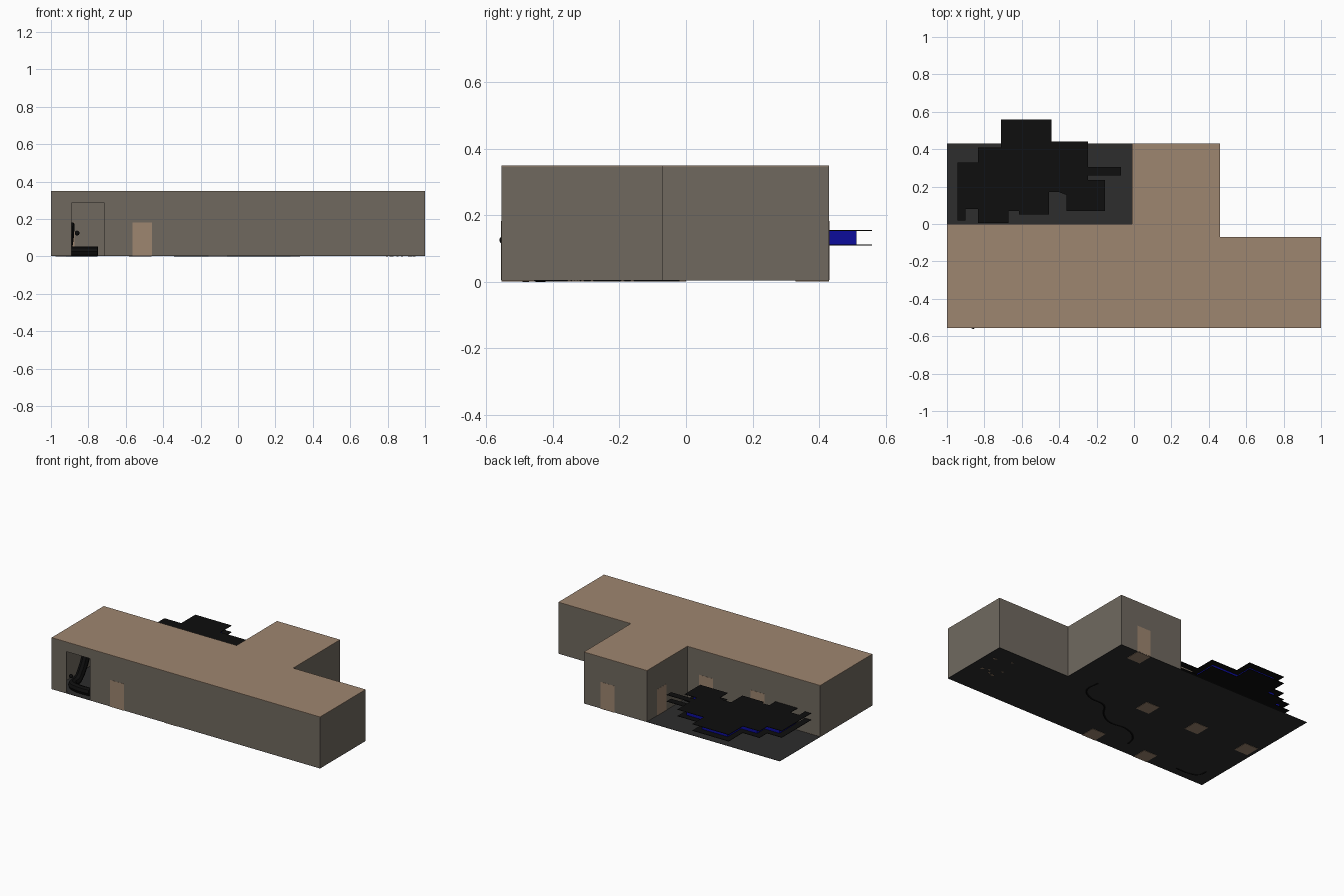
import bpy, bmesh, random
from mathutils import Vector

if "Cube" in bpy.data.objects:
    bpy.data.objects.remove(bpy.data.objects["Cube"])


def mat(name, rgb):
    m = bpy.data.materials.new(name)
    lin = [(c / 255 / 12.92) if c < 11 else ((c / 255 + 0.055) / 1.055) ** 2.4 for c in rgb]
    m.diffuse_color = (*lin, 1)
    m.use_nodes = True
    m.node_tree.nodes["Principled BSDF"].inputs["Base Color"].default_value = m.diffuse_color
    return m


TAN = mat("tan", (158, 134, 112))
STONE = mat("stone grey", (112, 105, 95))
FLOOR = mat("dark floor", (45, 45, 45))
BLACK = mat("black", (14, 14, 14))
BLUE = mat("deep blue", (12, 12, 155))


def link(name, bm, material):
    me = bpy.data.meshes.new(name)
    bmesh.ops.recalc_face_normals(bm, faces=bm.faces[:])
    bm.to_mesh(me)
    bm.free()
    me.materials.append(material)
    ob = bpy.data.objects.new(name, me)
    bpy.context.collection.objects.link(ob)
    return ob


def box(name, x0, x1, y0, y1, z0, z1, material):
    return prism(name, [(x0, y0), (x1, y0), (x1, y1), (x0, y1)], z0, z1, material)


def prism(name, outline, z0, z1, material):
    bm = bmesh.new()
    face = bm.faces.new([bm.verts.new((x, y, z0)) for x, y in outline])
    ext = bmesh.ops.extrude_face_region(bm, geom=[face])
    verts = [v for v in ext["geom"] if isinstance(v, bmesh.types.BMVert)]
    bmesh.ops.translate(bm, verts=verts, vec=(0, 0, z1 - z0))
    return link(name, bm, material)


def hose(name, points, r):
    cu = bpy.data.curves.new(name, "CURVE")
    cu.dimensions = "3D"
    cu.bevel_depth = r
    cu.bevel_resolution = 2
    cu.use_fill_caps = True
    cu.resolution_u = 6
    sp = cu.splines.new("BEZIER")
    sp.bezier_points.add(len(points) - 1)
    for bp, p in zip(sp.bezier_points, points):
        bp.co = p
        bp.handle_left_type = bp.handle_right_type = "AUTO"
    cu.materials.append(BLACK)
    ob = bpy.data.objects.new(name, cu)
    bpy.context.collection.objects.link(ob)
    bpy.ops.object.select_all(action="DESELECT")
    ob.select_set(True)
    bpy.context.view_layer.objects.active = ob
    bpy.ops.object.convert(target="MESH")
    bpy.ops.object.shade_smooth_by_angle()


T, Z0, ZT = 0.005, 0.005, 0.35      # wall thickness, floor top, roof top

# Floor slab under the house and the patio
plan = [(-1, -.555), (1, -.555), (1, -.07), (.46, -.07), (.46, .43), (-.01, .43), (-.01, 0), (-1, 0)]
prism("floor", plan[:5] + [(-1, .43)], .003, Z0, FLOOR)

# Roof sheet
prism("roof", plan, ZT - .003, ZT, TAN)

# Walls, lying on the inside of the plan outline
for i, a in enumerate(plan):
    b = plan[(i + 1) % len(plan)]
    if i == 0:
        continue
    d = (Vector(b) - Vector(a)).normalized()
    n = Vector((-d.y, d.x)) * T
    prism("wall_%d" % i, [a, b, Vector(b) + n, Vector(a) + n], Z0, ZT - .003, STONE)

# Front wall with the doorway
for name, x0, x1, z0 in (("front_wall_left", -1, -.89, Z0), ("front_wall_right", -.715, 1, Z0),
                         ("front_wall_lintel", -.89, -.715, .285)):
    box(name, x0, x1, -.555, -.555 + T, z0, ZT - .003, STONE)

# Small doors showing on both sides of the wall, with floor mats inside
for name, x, wall, out in (("front_door", -.513, -.555, .001), ("patio_door_a", -.15, 0, .001),
                           ("patio_door_b", -.533, 0, .001), ("back_door", .282, .43, .001),
                           ("inner_door_a", -.925, 0, -.002), ("inner_door_b", -.108, -.555, -.002)):
    s = 1 if wall > -.5 else -1          # outward direction
    ys = sorted((wall + s * out, wall - s * (T + .001)))
    box(name, x - .052, x + .052, ys[0], ys[1], Z0, .182, TAN)
    ys = sorted((wall, wall - s * .1))
    box(name + "_mat", x - .05, x + .05, ys[0], ys[1], .001, .0065, TAN)
box("side_door", -.011, -.004, .225, .325, Z0, .182, TAN)

# Door knob
bm = bmesh.new()
bmesh.ops.create_uvsphere(bm, u_segments=12, v_segments=8, radius=.013)
bmesh.ops.translate(bm, verts=bm.verts, vec=(-.86, -.548, .125))
link("knob", bm, BLACK)

# Hoses across the floor and up beside the doorway
R = .027
hose("long_hose", [(x, y, R) for x, y in (
    (.27, -.02), (.27, -.12), (.19, -.18), (.075, -.195), (.005, -.278),
    (-.08, -.33), (-.218, -.328), (-.316, -.387), (-.339, -.46))], R)
hose("short_hose", [(-.75, -.498, R), (-.85, -.495, R), (-.904, -.47, R), (-.913, -.40, .035),
                    (-.905, -.36, .1), (-.9, -.33, .175)], R)

# Crumbs on the floor at the right end
random.seed(4)
for i in range(10):
    x, y = random.uniform(.78, .95), random.uniform(-.38, -.15)
    box("crumb_%d" % i, x, x + .012, y, y + .01, .001, .009, TAN)

# Stepped canopy over the patio: two black sheets with a blue core
canopy = [(-.945, .33), (-.835, .33), (-.835, .41), (-.71, .41), (-.71, .56), (-.44, .56),
          (-.44, .44), (-.245, .44), (-.245, .305), (-.07, .305), (-.07, .26), (-.245, .26),
          (-.245, .235), (-.155, .235), (-.155, .07), (-.36, .07), (-.36, .155), (-.4, .17),
          (-.455, .17), (-.455, .05), (-.615, .05), (-.615, .07), (-.67, .07), (-.67, .005),
          (-.835, .005), (-.835, .08), (-.9, .08), (-.9, .02), (-.945, .02)]
prism("canopy_top", canopy, .153, .156, BLACK)
prism("canopy_bottom", canopy, .109, .112, BLACK)
core = [(-.9, .29), (-.79, .29), (-.79, .37), (-.67, .37), (-.67, .513), (-.48, .513), (-.48, .40),
        (-.285, .40), (-.285, .2), (-.195, .2), (-.195, .11), (-.32, .11), (-.32, .21), (-.5, .21),
        (-.5, .1), (-.71, .1), (-.71, .05), (-.79, .05), (-.79, .12), (-.9, .12)]
prism("canopy_core", core, .112, .153, BLUE)
